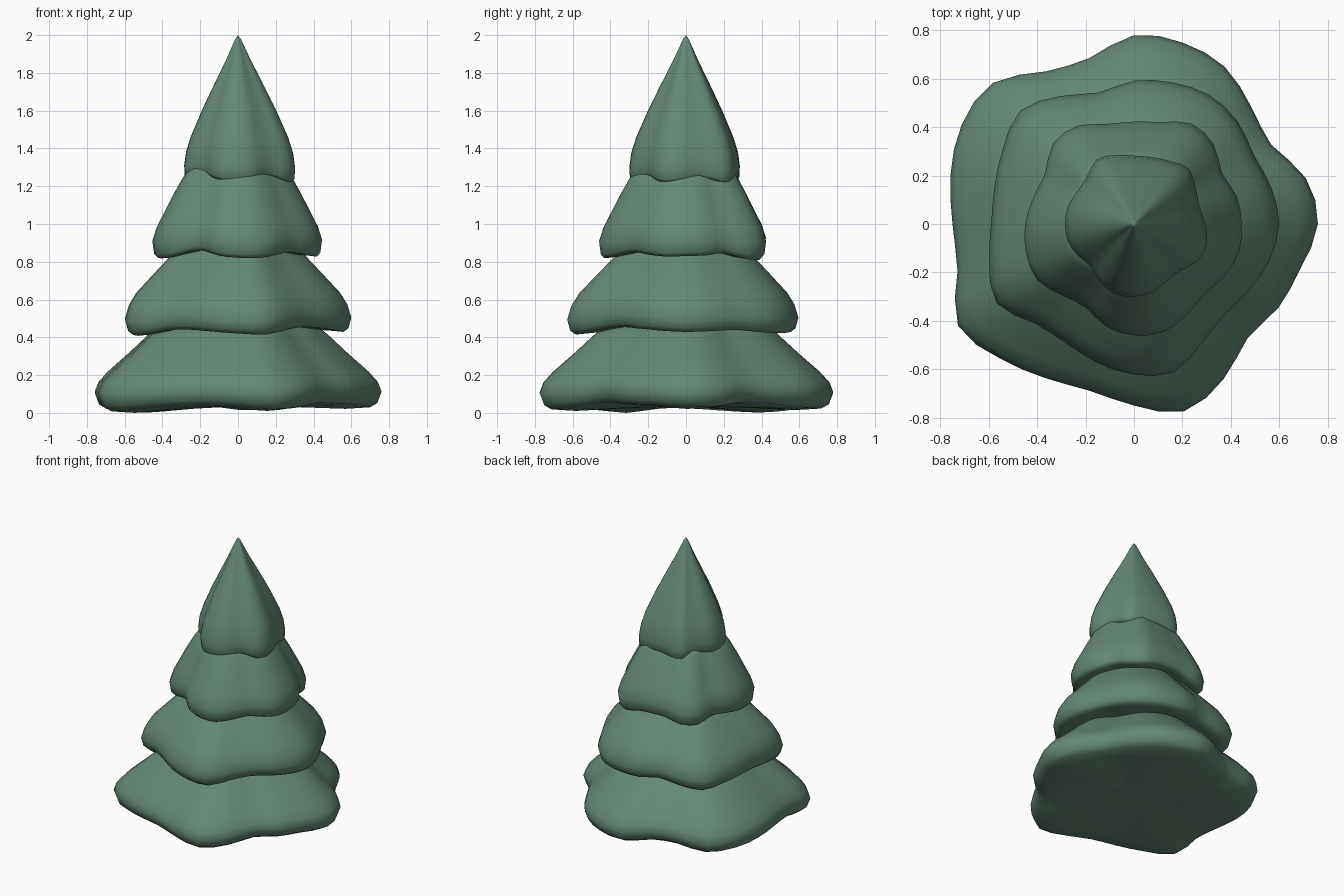
import bpy, bmesh, math

SEG = 48
green = bpy.data.materials.new("needle_green")
green.diffuse_color = (0.13, 0.25, 0.18, 1)

# Lobed outline of each tier: radius every 15 degrees, counter-clockwise from +x
OUTLINES = [
    [.76, .735, .655, .685, .75, .776, .78, .71, .728, .825, .822, .785,
     .75, .755, .84, .785, .735, .713, .75, .801, .74, .665, .69, .712],
    [.60, .587, .572, .603, .617, .606, .592, .562, .61, .663, .625, .597,
     .59, .62, .655, .58, .567, .593, .622, .634, .565, .53, .55, .58],
    [.445, .44, .42, .465, .478, .436, .423, .428, .468, .472, .423, .43,
     .45, .462, .462, .418, .398, .44, .46, .462, .435, .412, .432, .449],
    [.295, .28, .295, .322, .30, .286, .282, .295, .308, .275, .27, .283,
     .285, .282, .265, .25, .278, .299, .30, .294, .272, .272, .305, .312],
]
# Profile from underside to top: (fraction of outline radius, z, share of rim wave)
PROFILES = [
    [(.4, .02, .5), (.75, .0, 1), (.92, .008, 1), (.97, .03, 1), (1, .095, .8),
     (.975, .15, .6), (.91, .21, .4), (.76, .315, .2), (.63, .41, .1), (.52, .48, 0)],
    [(.6, .43, .6), (.85, .41, 1), (.93, .405, 1), (.975, .425, 1), (1, .485, .8),
     (.965, .56, .6), (.90, .63, .3), (.75, .73, .15), (.61, .82, .1), (.5, .89, 0)],
    [(.6, .83, .6), (.85, .815, 1), (.94, .81, 1), (.98, .83, 1), (1, .90, .8),
     (.95, .975, .6), (.87, 1.05, .3), (.76, 1.15, .15), (.65, 1.24, .1), (.53, 1.32, 0)],
    [(.6, 1.235, .6), (.88, 1.22, 1), (.95, 1.215, 1), (.99, 1.23, 1), (1, 1.29, .8),
     (.965, 1.37, .5), (.88, 1.455, .2), (.67, 1.60, .1), (.45, 1.735, 0),
     (.22, 1.87, 0), (.05, 1.98, 0)],
]


def smooth_radius(values, t):
    """Closed Catmull-Rom curve through the outline radii, t in 0..1."""
    n = len(values)
    i = int(t * n)
    f = t * n - i
    a, b, c, d = (values[(i + k) % n] for k in (-1, 0, 1, 2))
    return b + .5 * f * (c - a + f * (2*a - 5*b + 4*c - d + f * (3*(b - c) + d - a)))


def make_tier(name, outline, profile, bottom_z, top_z):
    bm = bmesh.new()
    lo, hi = min(outline), max(outline)
    rings = []
    for frac, z, wave in profile:
        ring = []
        for s in range(SEG):
            a = 2 * math.pi * s / SEG
            r = smooth_radius(outline, s / SEG)
            lift = .05 * max(0, hi - r) / (hi - lo) * wave   # lobes droop, notches rise
            ring.append(bm.verts.new((r * frac * math.cos(a), r * frac * math.sin(a), z + lift)))
        rings.append(ring)
    for low, up in zip(rings, rings[1:]):
        for s in range(SEG):
            n = (s + 1) % SEG
            bm.faces.new((low[s], low[n], up[n], up[s]))
    # close underside and top with fans
    base, tip = bm.verts.new((0, 0, bottom_z)), bm.verts.new((0, 0, top_z))
    for s in range(SEG):
        n = (s + 1) % SEG
        bm.faces.new((rings[0][n], rings[0][s], base))
        bm.faces.new((rings[-1][s], rings[-1][n], tip))
    for f in bm.faces:
        f.smooth = True
    mesh = bpy.data.meshes.new(name)
    bm.to_mesh(mesh)
    bm.free()
    mesh.materials.append(green)
    obj = bpy.data.objects.new(name, mesh)
    bpy.context.collection.objects.link(obj)


# Four stacked tiers of foliage
names = ["bottom_tier", "lower_middle_tier", "upper_middle_tier", "top_tier"]
bottoms = [.035, .45, .85, 1.25]
tops = [.50, .91, 1.34, 2.0]
for args in zip(names, OUTLINES, PROFILES, bottoms, tops):
    make_tier(*args)
